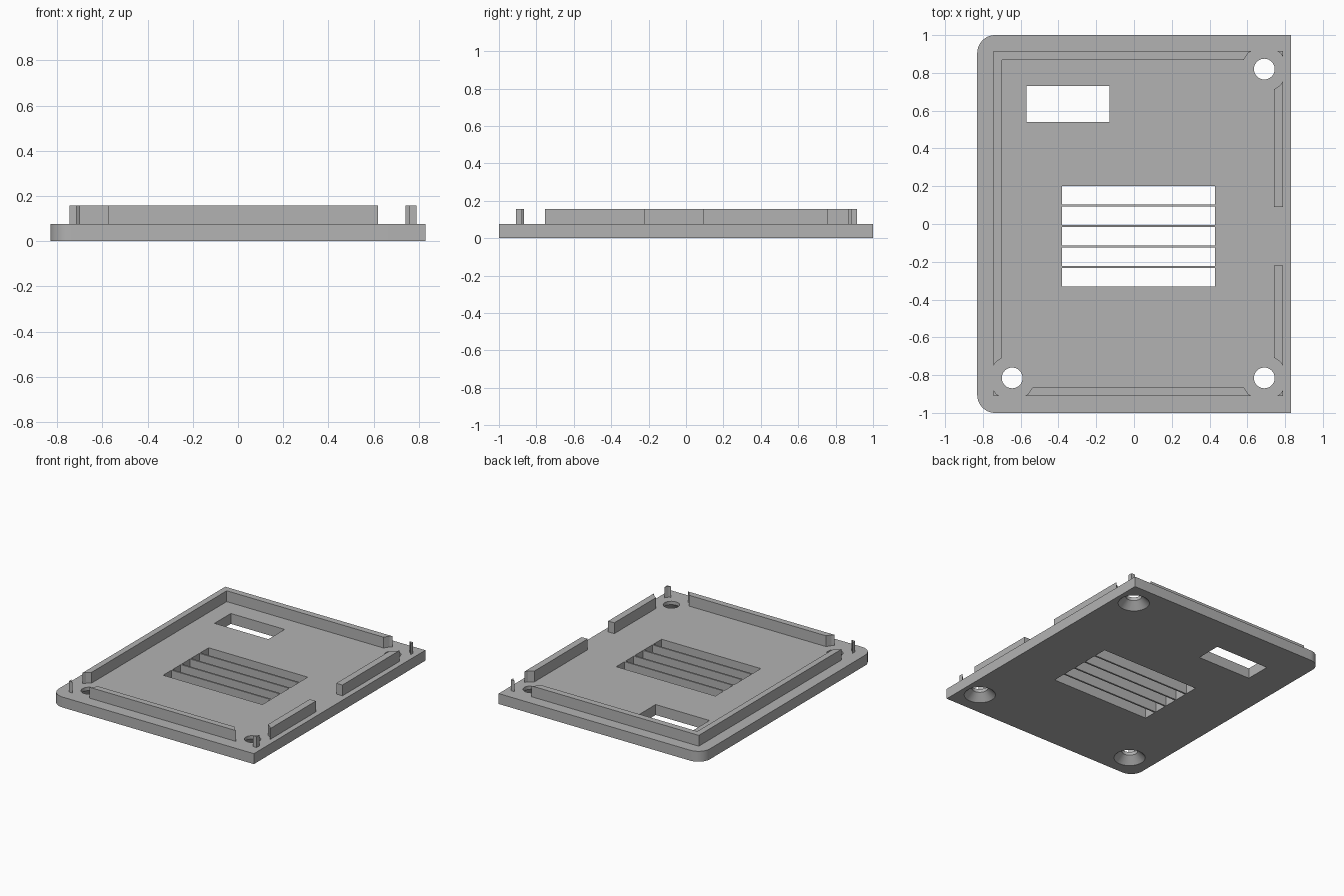
import bpy, bmesh, math
from mathutils import Vector

cube = bpy.data.objects.get("Cube")
if cube:
    bpy.data.objects.remove(cube, do_unlink=True)

PLATE_TOP, RIM_TOP = 0.077, 0.157
HALF_X, HALF_Y, CORNER = 0.83, 1.0, 0.095
HOLES = [(0.69, 0.82), (0.69, -0.815), (-0.645, -0.815)]

grey = bpy.data.materials.new("plain grey")
grey.use_nodes = True
grey.diffuse_color = (0.45, 0.45, 0.45, 1)
grey.node_tree.nodes["Principled BSDF"].inputs["Base Color"].default_value = (0.45, 0.45, 0.45, 1)


def make_object(name, bm):
    bmesh.ops.recalc_face_normals(bm, faces=bm.faces)
    mesh = bpy.data.meshes.new(name)
    bm.to_mesh(mesh)
    bm.free()
    mesh.materials.append(grey)
    obj = bpy.data.objects.new(name, mesh)
    bpy.context.collection.objects.link(obj)
    return obj


def prism(name, outline, z0, z1):
    bm = bmesh.new()
    face = bm.faces.new([bm.verts.new((x, y, z0)) for x, y in outline])
    new = bmesh.ops.extrude_face_region(bm, geom=[face])["geom"]
    verts = [v for v in new if isinstance(v, bmesh.types.BMVert)]
    bmesh.ops.translate(bm, verts=verts, vec=Vector((0, 0, z1 - z0)))
    return make_object(name, bm)


def box(name, x0, x1, y0, y1, z0, z1):
    return prism(name, [(x0, y0), (x1, y0), (x1, y1), (x0, y1)], z0, z1)


def ring(cx, cy, radius, sides):
    return [(cx + radius * math.cos(math.tau * i / sides),
             cy + radius * math.sin(math.tau * i / sides)) for i in range(sides)]


def cone(name, cx, cy, r0, r1, z0, z1):
    bm = bmesh.new()
    bmesh.ops.create_cone(bm, cap_ends=True, segments=32, radius1=r0, radius2=r1, depth=z1 - z0)
    bmesh.ops.translate(bm, verts=bm.verts, vec=Vector((cx, cy, (z0 + z1) / 2)))
    return make_object(name, bm)


def cut(target, cutters):
    for cutter in cutters:
        cutter.hide_render = True
        mod = target.modifiers.new("cut", "BOOLEAN")
        mod.operation, mod.solver, mod.object = "DIFFERENCE", "EXACT", cutter
        bpy.context.view_layer.objects.active = target
        bpy.ops.object.modifier_apply(modifier=mod.name)
        bpy.data.objects.remove(cutter, do_unlink=True)


# Base plate: rounded corners on the -x side, square on the +x side
outline = [(HALF_X, -HALF_Y), (HALF_X, HALF_Y)]
for sy, start in ((1, 90), (-1, 180)):
    for i in range(13):
        a = math.radians(start + 90 * i / 12)
        outline.append((-HALF_X + CORNER + CORNER * math.cos(a),
                        sy * (HALF_Y - CORNER) + CORNER * math.sin(a)))
plate = prism("base_plate", outline, 0, PLATE_TOP)

# Window and vent slots
cutters = [box("window_cutter", -0.57, -0.13, 0.54, 0.73, -0.1, 0.2)]
for i in range(5):
    top = 0.2 - 0.1085 * i
    cutters.append(box("slot_cutter", -0.38, 0.43, top - 0.096, top, -0.1, 0.2))

# Countersunk screw holes
for x, y in HOLES:
    cutters.append(cone("hole_cutter", x, y, 0.055, 0.055, -0.1, 0.2))
    cutters.append(cone("countersink_cutter", x, y, 0.117, 0.055, -0.01, 0.052))
cut(plate, cutters)

# Raised rim, cleared around the screws and open at the side gap
rim = box("raised_rim", -0.745, 0.79, -0.91, 0.915, PLATE_TOP, RIM_TOP)
cutters = [box("inner_cutter", -0.7, 0.74, -0.865, 0.868, 0, 0.3),
           box("gap_cutter", 0.7, 0.9, -0.22, 0.09, 0, 0.3)]
for x, y in HOLES:
    cutters.append(prism("clearance_cutter", ring(x, y, 0.12, 16), 0, 0.3))
cut(rim, cutters)

# Smooth the curved walls, keep the edges sharp
for obj in (plate, rim):
    bpy.ops.object.select_all(action="DESELECT")
    obj.select_set(True)
    bpy.context.view_layer.objects.active = obj
    bpy.ops.object.shade_smooth_by_angle(angle=math.radians(20))
